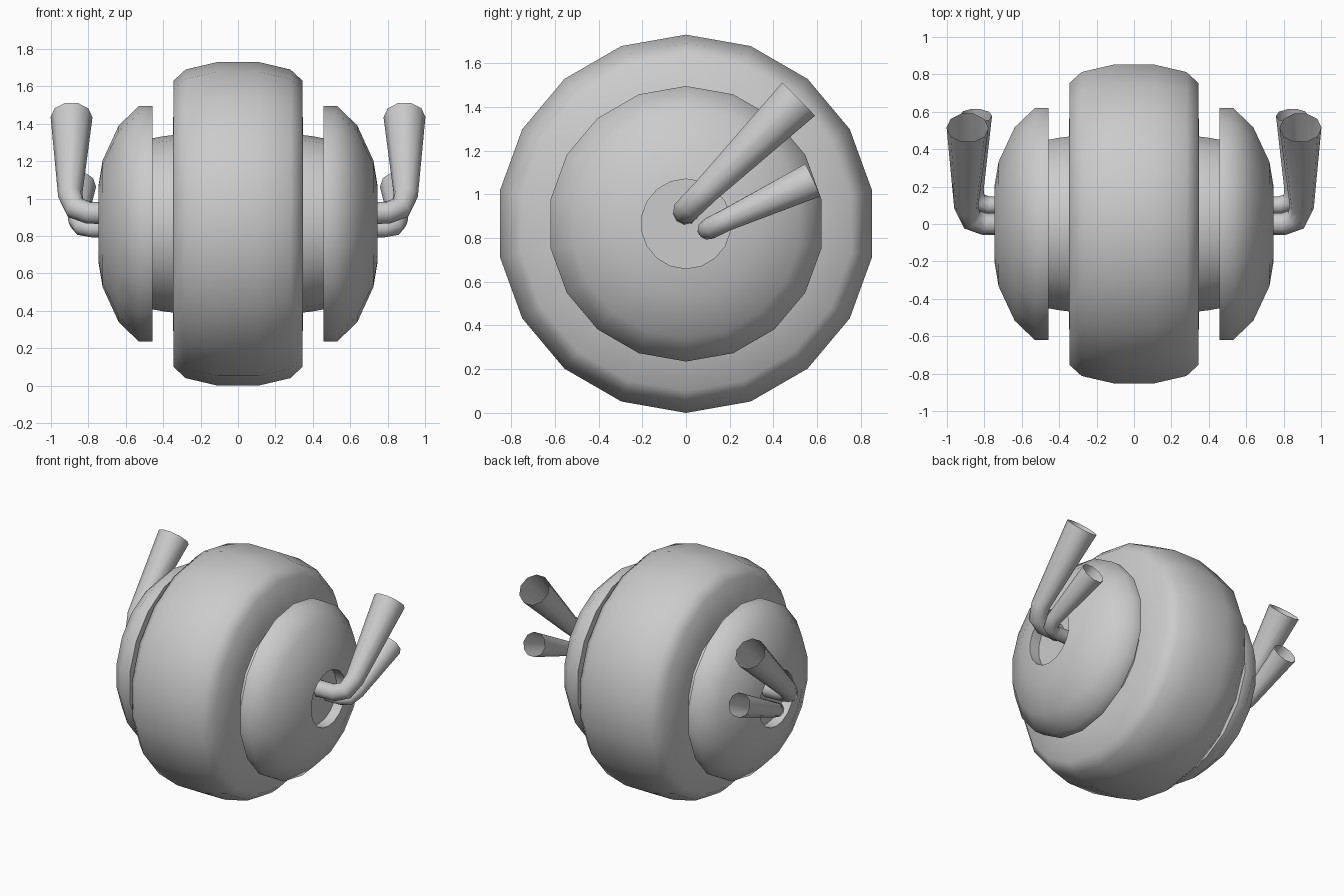
import bpy
import bmesh
import math
from mathutils import Vector

cube = bpy.data.objects.get("Cube")
if cube:
    bpy.data.objects.remove(cube)

AXLE = 0.865   # height of the axle
SIDES = 18

grey = bpy.data.materials.new("light grey")
grey.use_nodes = True
colour = (0.6, 0.6, 0.6, 1)
grey.diffuse_color = colour
grey.node_tree.nodes["Principled BSDF"].inputs["Base Color"].default_value = colour


def loft(name, rings, start_cap=False, end_cap=False, angle=50):
    """Skin a list of point rings into one smooth object."""
    bm = bmesh.new()
    loops = [[bm.verts.new(p) for p in ring] for ring in rings]
    count = len(loops[0])
    for a, b in zip(loops, loops[1:]):
        for i in range(count):
            j = (i + 1) % count
            bm.faces.new((a[i], a[j], b[j], b[i]))
    if start_cap:
        bm.faces.new(loops[0][::-1])
    if end_cap:
        bm.faces.new(loops[-1])
    bmesh.ops.recalc_face_normals(bm, faces=bm.faces)
    mesh = bpy.data.meshes.new(name)
    bm.to_mesh(mesh)
    bm.free()
    mesh.materials.append(grey)
    obj = bpy.data.objects.new(name, mesh)
    bpy.context.collection.objects.link(obj)
    bpy.ops.object.select_all(action='DESELECT')
    obj.select_set(True)
    bpy.context.view_layer.objects.active = obj
    bpy.ops.object.shade_smooth_by_angle(angle=math.radians(angle))
    return obj


def lathe(name, profile, angle=50):
    """Turn an (x, radius) profile about the axle."""
    rings = []
    for x, r in profile:
        turns = [math.tau * i / SIDES for i in range(SIDES)]
        rings.append([(x, r * math.sin(t), AXLE + r * math.cos(t)) for t in turns])
    return loft(name, rings, True, True, angle)


def pipe(name, side, path, radii, sides=10):
    """Sweep an open, flaring tube along a path."""
    points = [Vector((side * x, y, z)) for x, y, z in path]
    rings = []
    for i, (p, r) in enumerate(zip(points, radii)):
        into = (p - points[max(i - 1, 0)]).normalized()
        out = (points[min(i + 1, len(points) - 1)] - p).normalized()
        along = (into + out).normalized()
        u = along.cross(Vector((0, 1, -1))).normalized()
        v = along.cross(u)
        turns = [math.tau * k / sides for k in range(sides)]
        rings.append([p + r * (u * math.cos(t) + v * math.sin(t)) for t in turns])
    return loft(name, rings, start_cap=True, angle=60)


# Wide central tyre
half = [(0.11, 0.865), (0.28, 0.825), (0.345, 0.765), (0.347, 0.44)]
lathe("tyre", [(-x, r) for x, r in reversed(half)] + half)

# Hub, domed cover and exhaust pipes on each side
for side, label in ((1, "left"), (-1, "right")):
    lathe(label + "_hub", [(side * x, r) for x, r in
                           ((0.3, 0.475), (0.345, 0.475), (0.4, 0.468), (0.47, 0.455))])
    lathe(label + "_dome", [(side * x, r) for x, r in
                            ((0.457, 0.63), (0.53, 0.63), (0.638, 0.525), (0.724, 0.338),
                             (0.746, 0.205), (0.67, 0.205))], angle=45)
    pipe(label + "_upper_pipe", side,
         [(0.64, 0, 0.92), (0.8, 0, 0.925), (0.87, 0.025, 0.95),
          (0.897, 0.09, 1.015), (0.89, 0.515, 1.435)],
         [0.06, 0.06, 0.062, 0.065, 0.112])
    pipe(label + "_lower_pipe", side,
         [(0.64, 0.1, 0.84), (0.78, 0.1, 0.84), (0.835, 0.12, 0.85),
          (0.855, 0.18, 0.88), (0.845, 0.58, 1.065)],
         [0.048, 0.048, 0.05, 0.052, 0.086])
